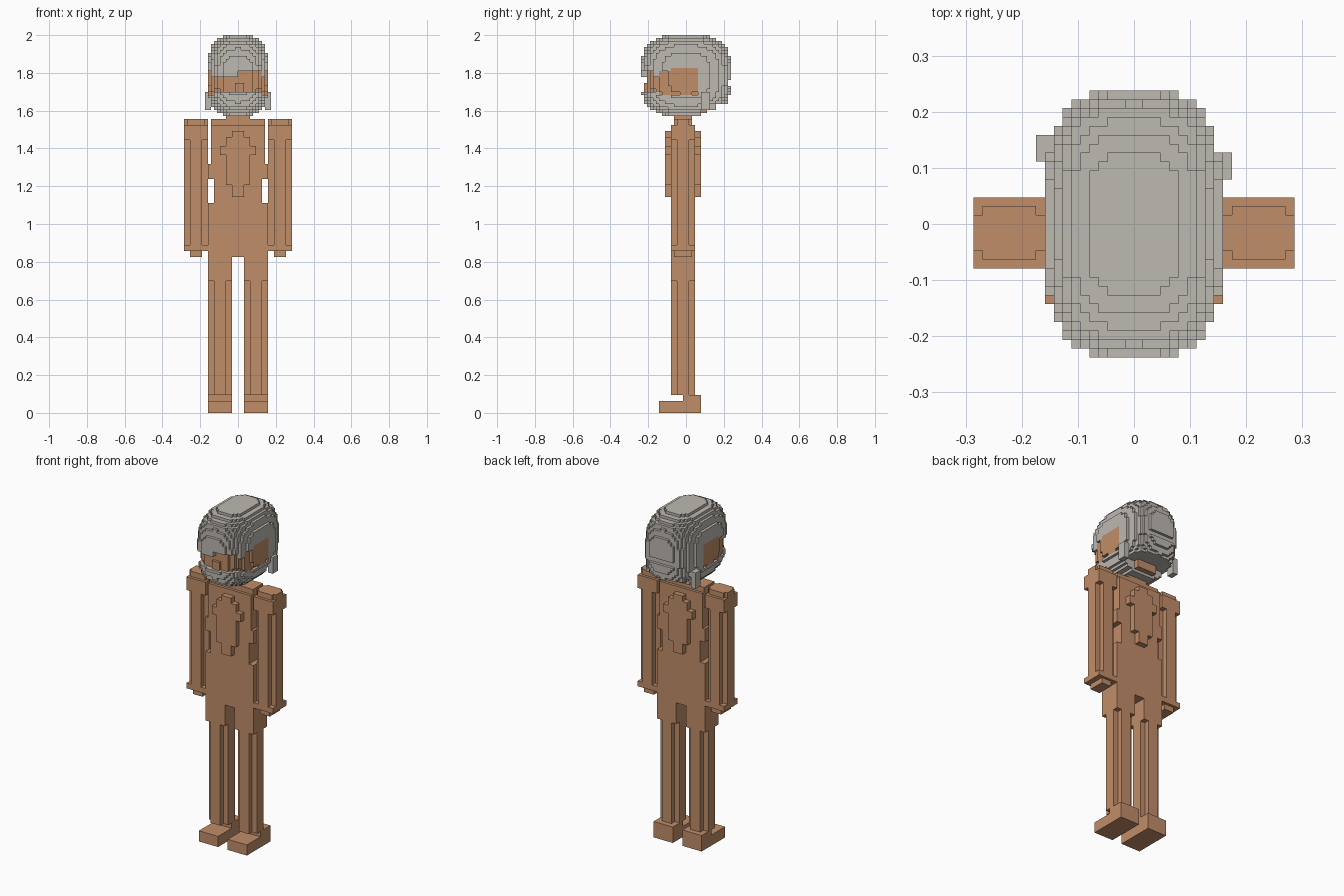
import bpy, bmesh, math

cube = bpy.data.objects.get("Cube")
if cube:
    bpy.data.objects.remove(cube, do_unlink=True)

V = 2 / 126  # edge of one block


def material(name, rgb):
    m = bpy.data.materials.new(name)
    m.use_nodes = True
    m.diffuse_color = (*rgb, 1)
    m.node_tree.nodes["Principled BSDF"].inputs["Base Color"].default_value = (*rgb, 1)
    return m


TAN = material("tan", (0.53, 0.27, 0.14))
GREY = material("warm grey", (0.51, 0.48, 0.44))


def box(x0, x1, y0, y1, z0, z1):
    """Set of blocks filling a box, limits in blocks."""
    return {(x, y, z) for x in range(x0, x1) for y in range(y0, y1) for z in range(z0, z1)}


def flip(cells):
    return {(-1 - x, y, z) for x, y, z in cells}


# the four corners of each block side, in outward winding
SIDES = {
    (1, 0, 0): ((1, 0, 0), (1, 1, 0), (1, 1, 1), (1, 0, 1)),
    (-1, 0, 0): ((0, 0, 0), (0, 0, 1), (0, 1, 1), (0, 1, 0)),
    (0, 1, 0): ((0, 1, 0), (0, 1, 1), (1, 1, 1), (1, 1, 0)),
    (0, -1, 0): ((0, 0, 0), (1, 0, 0), (1, 0, 1), (0, 0, 1)),
    (0, 0, 1): ((0, 0, 1), (1, 0, 1), (1, 1, 1), (0, 1, 1)),
    (0, 0, -1): ((0, 0, 0), (0, 1, 0), (1, 1, 0), (1, 0, 0)),
}


def build(name, cells, mat, neighbours=frozenset()):
    """Skin a set of blocks, leaving out sides hidden by neighbouring blocks."""
    bm = bmesh.new()
    verts = {}
    for x, y, z in sorted(cells):
        for (dx, dy, dz), corners in SIDES.items():
            n = (x + dx, y + dy, z + dz)
            if n in cells or n in neighbours:
                continue
            quad = []
            for a, b, c in corners:
                key = (x + a, y + b, z + c)
                if key not in verts:
                    verts[key] = bm.verts.new([k * V for k in key])
                quad.append(verts[key])
            bm.faces.new(quad)
    bmesh.ops.dissolve_limit(bm, angle_limit=math.radians(1),
                             verts=bm.verts[:], edges=bm.edges[:])
    mesh = bpy.data.meshes.new(name)
    bm.to_mesh(mesh)
    bm.free()
    mesh.materials.append(mat)
    ob = bpy.data.objects.new(name, mesh)
    bpy.context.collection.objects.link(ob)
    return ob


def limb(x0, z0, z1):
    """Eight-block limb with a cross-shaped section."""
    return box(x0, x0 + 8, -3, 1, z0, z1) | box(x0 + 2, x0 + 6, -5, 3, z0, z1)


# legs: cross-shaped shaft, square thigh, ankle and long foot
leg = limb(2, 6, 44) | box(2, 10, -5, 3, 44, 52)
foot = box(2, 10, -9, 5, 0, 4) | box(2, 10, -1, 5, 4, 6)

# arms: rounded shoulder cap, square shoulder, shaft, hand
arm = (box(10, 18, -3, 1, 96, 98) | box(11, 17, -4, 2, 96, 98)
       | box(10, 18, -5, 3, 91, 96) | limb(10, 56, 91)
       | box(10, 18, -5, 3, 54, 56) | box(12, 16, -4, 2, 52, 54))

for side, fn in (("left", set), ("right", flip)):
    build(side + "_leg", fn(leg), TAN)
    build(side + "_foot", fn(foot), TAN)
    build(side + "_arm", fn(arm), TAN)

# torso: pelvis, waist, chest with side joints, collar
torso = (box(-10, 10, -5, 3, 52, 70) | box(-8, 8, -5, 3, 70, 78)
         | box(-10, 10, -5, 3, 78, 83) | box(-9, 9, -5, 3, 83, 96)
         | box(-9, 9, -4, 2, 96, 98))
build("torso", torso, TAN)

# stepped plates on the chest and back
plate = [(2, 72, 94), (4, 76, 92), (6, 86, 89)]
for name, y in (("chest_plate", -7), ("back_plate", 3)):
    cells = set()
    for w, z0, z1 in plate:
        cells |= box(-w, w, y, y + 2, z0, z1)
    build(name, cells, TAN)

# neck
build("neck", box(-4, 4, -4, 2, 98, 99) | box(-2, 2, -4, 2, 99, 103)
      | box(-4, 4, 2, 7, 100, 104), TAN)


def rounded(rx, ry, rz, zc=112.5):
    """Blocks of a squarish ellipsoid."""
    return {(x, y, z) for x, y, z in box(-11, 11, -16, 16, 98, 127)
            if (abs(x + .5) / rx) ** 3 + (abs(y + .5) / ry) ** 3
            + (abs(z + .5 - zc) / rz) ** 3 < 1}


def in_opening(x, y, z):
    """Face opening that wraps from the front round to both sides."""
    if y < -9 and -8 <= x < 8:
        return 107 <= z < (112 if x < 0 else 114)
    top = 112 if y < -9 else 114 if y < -5 else 115
    return abs(x + .5) > 6 and -13 <= y < 4 and 106 <= z < top


# helmet shell with face opening, open nape and a groove round the back
shell = rounded(10.1, 15.1, 13.7)
opening = {c for c in shell if in_opening(*c)}
nape = box(-11, 11, 5, 16, 98, 103)
groove = box(-11, 11, 14, 16, 109, 111)
helmet = shell - opening - nape - groove

# face set back inside the opening, with a small nose
face = opening & rounded(9.8, 13.2, 13.7)
face |= opening & box(-1, 2, -14, -11, 107, 110)
build("helmet", helmet, GREY, face)
build("face", face, TAN, helmet)

# hanging ear flaps
build("left_ear_flap", box(9, 11, 5, 8, 101, 107) - helmet, GREY)
build("right_ear_flap", box(-11, -9, 7, 10, 101, 107) - helmet, GREY)
